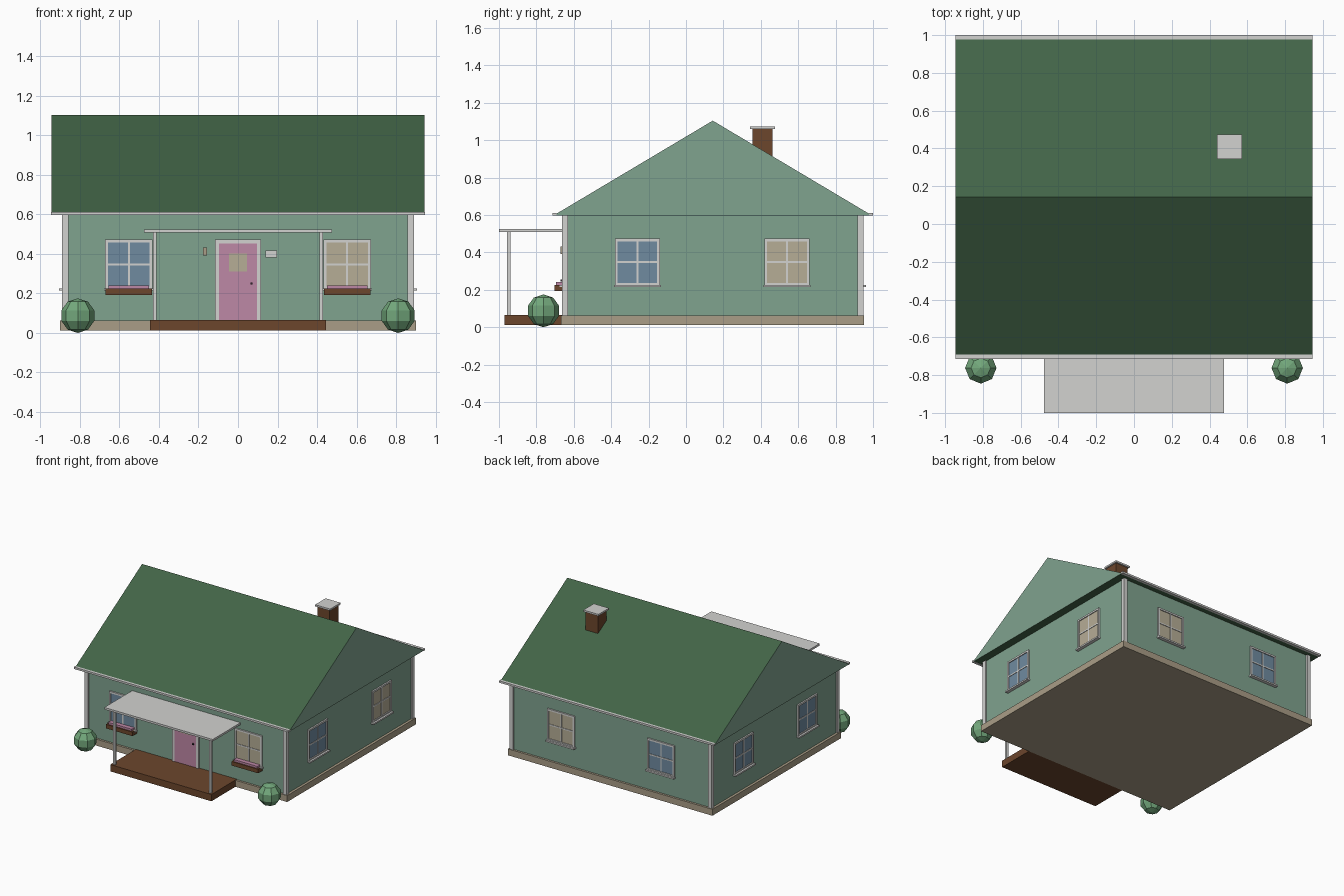
import bpy, bmesh, math
from mathutils import Matrix, Vector

if "Cube" in bpy.data.objects:
    bpy.data.objects.remove(bpy.data.objects["Cube"])


def mat(name, r, g, b):
    m = bpy.data.materials.new(name)
    lin = [((c / 255 + 0.055) / 1.055) ** 2.4 for c in (r, g, b)]
    m.diffuse_color = (*lin, 1)
    m.use_nodes = True
    m.node_tree.nodes["Principled BSDF"].inputs["Base Color"].default_value = m.diffuse_color
    return m


WALL = mat("sage wall", 128, 163, 143)
ROOF = mat("dark green roof", 66, 100, 71)
STONE = mat("beige stone", 170, 158, 135)
WOOD = mat("brown wood", 108, 70, 44)
WHITE = mat("off white trim", 210, 210, 208)
BLUE = mat("blue glass", 112, 139, 160)
WARM = mat("warm glass", 182, 173, 150)
PINK = mat("mauve pink", 190, 136, 166)
BUSH = mat("leaf green", 115, 168, 124)
DARK = mat("dark metal", 50, 40, 48)

CY = 0.143            # centre of the house along y
HX, HY = 0.88, 0.793  # half sizes of the walls


def finish(name, bm, mats, matrix=None):
    me = bpy.data.meshes.new(name)
    bm.to_mesh(me)
    bm.free()
    for m in mats:
        me.materials.append(m)
    ob = bpy.data.objects.new(name, me)
    bpy.context.collection.objects.link(ob)
    if matrix:
        ob.matrix_world = matrix
    return ob


def boxes(name, material, spans, matrix=None):
    """One object from boxes given as (x0, x1, y0, y1, z0, z1)."""
    bm = bmesh.new()
    for x0, x1, y0, y1, z0, z1 in spans:
        M = Matrix.Translation(((x0 + x1) / 2, (y0 + y1) / 2, (z0 + z1) / 2))
        M = M @ Matrix.Diagonal((x1 - x0, y1 - y0, z1 - z0, 1))
        bmesh.ops.create_cube(bm, size=1, matrix=M)
    return finish(name, bm, [material], matrix)


# House body
boxes("foundation", STONE, [(-0.9, 0.9, CY - 0.81, CY + 0.81, 0.012, 0.063)])
boxes("walls", WALL, [(-HX, HX, CY - HY, CY + HY, 0.06, 0.6)])
corners = []
for sx in (-1, 1):
    for sy in (-1, 1):
        xs = sorted((sx * 0.859, sx * 0.89))
        ys = sorted((CY + sy * 0.774, CY + sy * 0.805))
        corners.append((*xs, *ys, 0.063, 0.598))
boxes("corner_boards", WHITE, corners)

# Roof prism: wall-coloured gable ends, green slopes and underside
bm = bmesh.new()
pts = [(CY - 0.85, 0.598), (CY + 0.85, 0.598), (CY, 1.104)]
face = bm.faces.new([bm.verts.new((-0.945, y, z)) for y, z in pts])
ext = bmesh.ops.extrude_face_region(bm, geom=[face], use_keep_orig=True)
bmesh.ops.translate(bm, vec=(1.89, 0, 0),
                    verts=[v for v in ext["geom"] if isinstance(v, bmesh.types.BMVert)])
bmesh.ops.recalc_face_normals(bm, faces=bm.faces)
for f in bm.faces:
    f.material_index = 1 if abs(f.normal.x) > 0.9 else 0
finish("roof", bm, [ROOF, WALL])
boxes("eave_boards", WHITE, [(-0.946, 0.946, CY - 0.857, CY - 0.835, 0.596, 0.611),
                             (-0.946, 0.946, CY + 0.835, CY + 0.857, 0.596, 0.611)])

# Chimney
boxes("chimney", WOOD, [(0.451, 0.559, 0.355, 0.463, 0.8, 1.06)])
boxes("chimney_cap", WHITE, [(0.439, 0.571, 0.343, 0.475, 1.06, 1.074)])

# Porch
boxes("porch_deck", WOOD, [(-0.445, 0.445, -0.97, -0.65, 0.012, 0.066)])
boxes("porch_roof", WHITE, [(-0.477, 0.477, -1.0, -0.65, 0.508, 0.524)])
boxes("porch_posts", WHITE, [(s * 0.422 - 0.009, s * 0.422 + 0.009, -0.956, -0.938, 0.06, 0.51)
                             for s in (-1, 1)])


def window(name, origin, angle, glass):
    """Window built facing -y, then turned about z and put on the wall."""
    M = Matrix.Translation(Vector(origin)) @ Matrix.Rotation(angle, 4, 'Z')
    w, zb, zt, t = 0.12, 0.222, 0.473, 0.014
    boxes(name + "_glass", glass, [(-w + t, w - t, -0.005, 0.002, zb, zt - t)], M)
    zm = (zb + zt) / 2
    boxes(name + "_frame", WHITE, [
        (-w, -w + t, -0.012, 0, zb, zt), (w - t, w, -0.012, 0, zb, zt),
        (-w + t, w - t, -0.012, 0, zt - t, zt),
        (-w + t, w - t, -0.012, 0, zb, zb + t),
        (-0.005, 0.005, -0.009, 0, zb, zt - t),
        (-w + t, w - t, -0.009, 0, zm - 0.005, zm + 0.005),
        (-w - 0.005, w + 0.005, -0.027, 0, zb - 0.008, zb + 0.004)], M)


# Windows on all four walls
FRONT, BACK = CY - HY, CY + HY
q = math.pi / 2
window("front_left_window", (-0.553, FRONT, 0), 0, BLUE)
window("front_right_window", (0.553, FRONT, 0), 0, WARM)
window("right_front_window", (HX, -0.26, 0), q, BLUE)
window("right_back_window", (HX, 0.54, 0), q, WARM)
window("back_right_window", (0.44, BACK, 0), 2 * q, WARM)
window("back_left_window", (-0.44, BACK, 0), 2 * q, BLUE)
window("left_back_window", (-HX, 0.54, 0), -q, BLUE)
window("left_front_window", (-HX, -0.26, 0), -q, BLUE)

# Flower boxes under the front windows
for side, cx in (("left", -0.553), ("right", 0.553)):
    boxes(side + "_flower_box", WOOD, [(cx - 0.117, cx + 0.117, -0.704, FRONT, 0.193, 0.225)])
    boxes(side + "_flowers", PINK, [(cx - 0.103, cx + 0.103, -0.695, -0.66, 0.22, 0.241)])

# Front door with frame, pane and knob
F = FRONT
boxes("door_frame", WHITE, [(-0.116, -0.096, F - 0.014, F, 0.063, 0.474),
                            (0.096, 0.116, F - 0.014, F, 0.063, 0.474),
                            (-0.096, 0.096, F - 0.014, F, 0.453, 0.474)])
boxes("door", PINK, [(-0.096, 0.096, F - 0.01, F, 0.063, 0.453)])
boxes("door_pane", WARM, [(-0.045, 0.045, F - 0.014, F - 0.008, 0.312, 0.402)])
boxes("door_knob", DARK, [(0.064, 0.074, F - 0.02, F - 0.008, 0.245, 0.255)])

# Wall lamp and blank house plate
boxes("wall_lamp", STONE, [(-0.178, -0.158, F - 0.02, F, 0.392, 0.432)])
boxes("house_plate", WHITE, [(0.14, 0.197, F - 0.008, F, 0.382, 0.418)])

# Low-poly bushes at the front corners
for side, sx in (("left", -1), ("right", 1)):
    bm = bmesh.new()
    bmesh.ops.create_uvsphere(bm, u_segments=8, v_segments=5, radius=0.0875)
    finish(side + "_bush", bm, [BUSH], Matrix.Translation((sx * 0.811, -0.762, 0.0875)))
